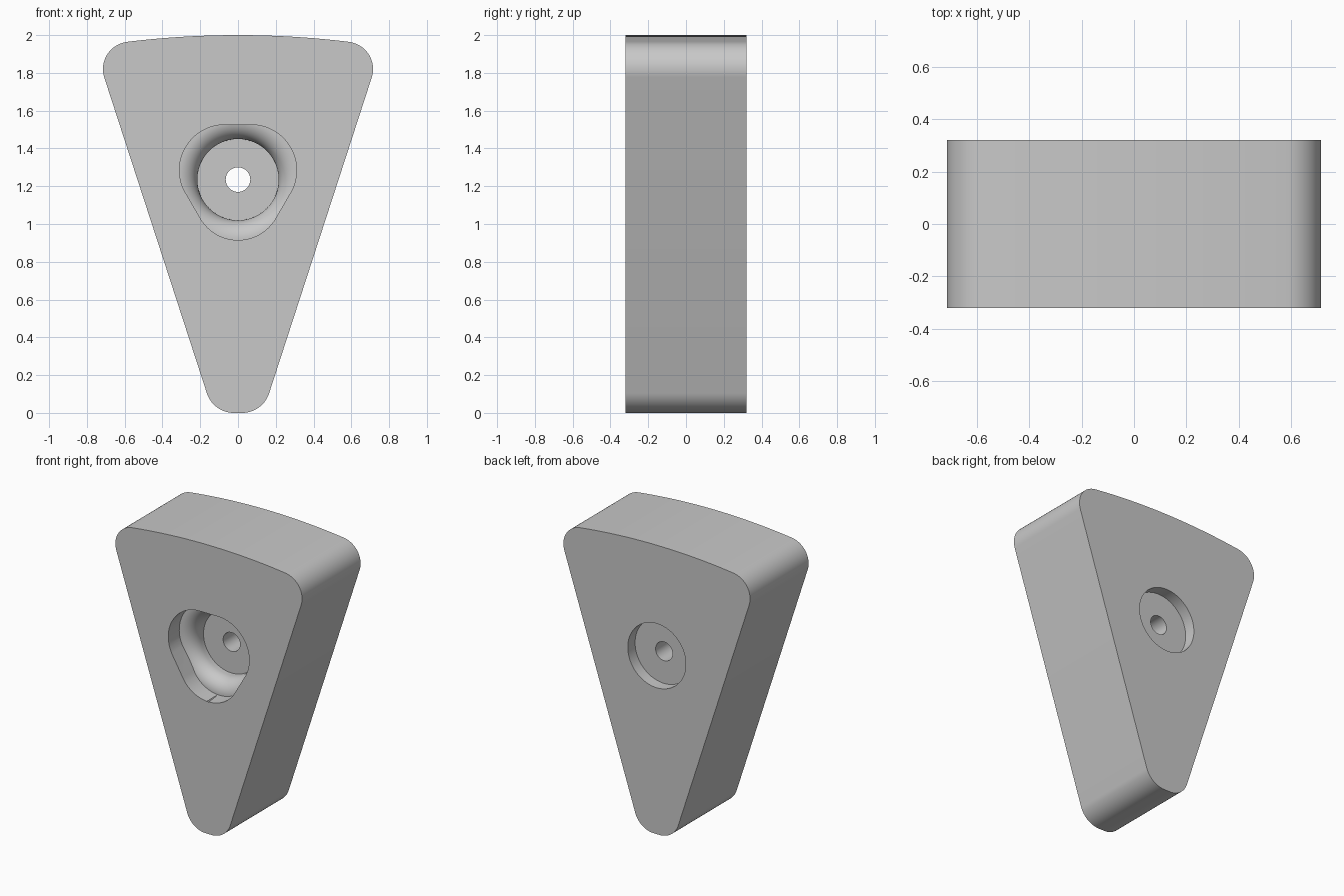
import bpy, bmesh
from math import sin, cos, radians, pi

cube = bpy.data.objects.get("Cube")
if cube:
    bpy.data.objects.remove(cube)

HALF = 0.32      # half thickness
BORE_Z = 1.235   # height of the bore axis

grey = bpy.data.materials.new("plain grey")
grey.use_nodes = True
colour = (0.58, 0.58, 0.58, 1)
grey.diffuse_color = colour
grey.node_tree.nodes["Principled BSDF"].inputs["Base Color"].default_value = colour


def arc(cx, cz, r, start, end, n):
    """Points along an arc in the xz plane, angles in degrees."""
    steps = [radians(start + (end - start) * i / n) for i in range(n + 1)]
    return [(cx + r * cos(a), cz + r * sin(a)) for a in steps]


def mirrored(half):
    """Close a right-hand half outline with its mirror image."""
    return half + [(-x, z) for x, z in reversed(half) if x > 1e-5]


def finish(name, bm):
    bmesh.ops.recalc_face_normals(bm, faces=bm.faces[:])
    mesh = bpy.data.meshes.new(name)
    bm.to_mesh(mesh)
    bm.free()
    mesh.materials.append(grey)
    obj = bpy.data.objects.new(name, mesh)
    bpy.context.collection.objects.link(obj)
    return obj


def prism(name, outline, y0, y1):
    bm = bmesh.new()
    face = bm.faces.new([bm.verts.new((x, y0, z)) for x, z in outline])
    side = bmesh.ops.extrude_face_region(bm, geom=[face])["geom"]
    verts = [v for v in side if isinstance(v, bmesh.types.BMVert)]
    bmesh.ops.translate(bm, verts=verts, vec=(0, y1 - y0, 0))
    return finish(name, bm)


def lathe(name, profile, n=96):
    """Revolve (radius, y) points about the bore axis and cap both ends."""
    bm = bmesh.new()
    rings = [[bm.verts.new((r * cos(2 * pi * i / n), y, BORE_Z + r * sin(2 * pi * i / n)))
              for i in range(n)] for r, y in profile]
    for a, b in zip(rings, rings[1:]):
        for i in range(n):
            j = (i + 1) % n
            bm.faces.new((a[i], a[j], b[j], b[i]))
    bm.faces.new(rings[0])
    bm.faces.new(rings[-1])
    return finish(name, bm)


def boolean(obj, tool, operation):
    mod = obj.modifiers.new(tool.name, "BOOLEAN")
    mod.operation = operation
    mod.solver = "EXACT"
    mod.object = tool
    tool.hide_render = True
    tool.hide_set(True)


def bake(obj):
    """Apply the modifiers of an object to its mesh."""
    graph = bpy.context.evaluated_depsgraph_get()
    mesh = bpy.data.meshes.new_from_object(obj.evaluated_get(graph))
    obj.modifiers.clear()
    obj.data = mesh


# Wedge body: rounded foot, tapered sides, rounded shoulders, bowed top
crown = 4.85
half = (arc(0.022, 0.15, 0.15, -90, -18, 16)
        + arc(0.57, 1.82, 0.145, -18, 83, 20)
        + arc(0, 2 - crown, crown, 83.2, 90, 10))
body = prism("wedge_body", mirrored(half), -HALF, HALF)

# Front pocket: rounded triangle that rolls over into a round bore
half = arc(0, 1.145, 0.23, -90, -28, 18) + arc(0.07, 1.285, 0.24, -28, 90, 30)
pocket = prism("pocket_cutter", mirrored(half), -HALF - 0.1, 0.1)
roll = [(r, y) for r, y in arc(0.315, -HALF + 0.22, 0.1, 90, 180, 14)]
roll = [(r, -HALF + 0.12 + (-HALF + 0.22 + 0.1 - y)) for r, y in roll]
flare = lathe("flare_cutter", [(0.5, -HALF - 0.2), (0.5, -HALF + 0.12)]
              + roll + [(0.215, -HALF + 0.25)])
boolean(pocket, flare, "INTERSECT")
bake(pocket)

# Round recess in the back and the through hole
recess = lathe("back_recess_cutter", [(0.222, HALF - 0.08), (0.222, HALF + 0.1)])
hole = lathe("hole_cutter", [(0.065, -HALF - 0.3), (0.065, HALF + 0.3)], 48)

for tool in (pocket, recess, hole):
    boolean(body, tool, "DIFFERENCE")
bake(body)
for tool in (pocket, flare, recess, hole):
    bpy.data.objects.remove(tool)

bpy.ops.object.select_all(action="DESELECT")
body.select_set(True)
bpy.context.view_layer.objects.active = body
bpy.ops.object.shade_smooth_by_angle(angle=radians(30))
